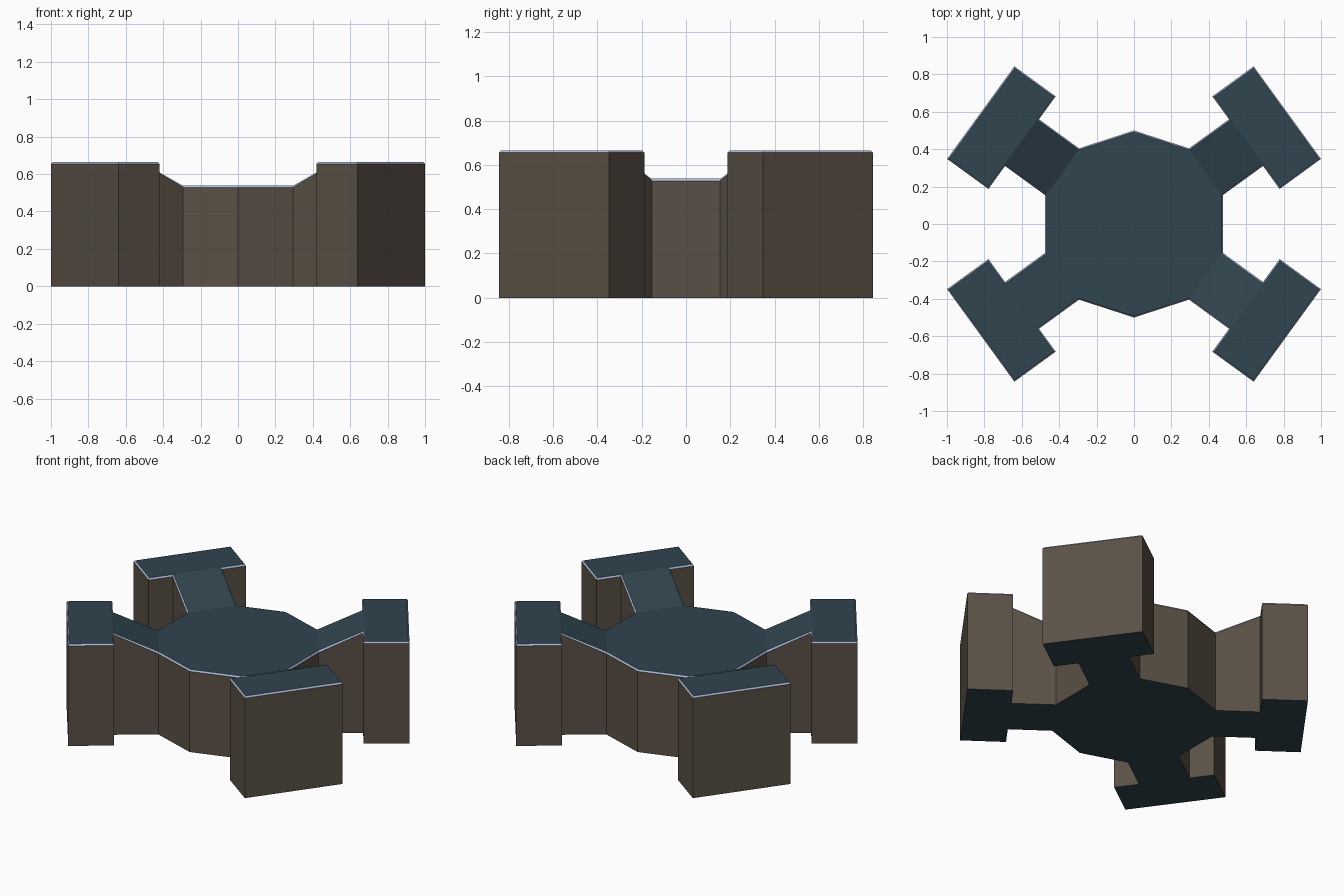
import bpy, bmesh, math
from mathutils import Vector

if "Cube" in bpy.data.objects:
    bpy.data.objects.remove(bpy.data.objects["Cube"])


def material(name, rgb):
    m = bpy.data.materials.new(name)
    m.diffuse_color = (*rgb, 1)
    m.use_nodes = True
    m.node_tree.nodes["Principled BSDF"].inputs["Base Color"].default_value = m.diffuse_color
    return m


LOW, HIGH = 0.538, 0.665          # hub and pod heights
INSET, DROP = 0.007, 0.010        # light chamfer around the top rim
APOTHEM, HALF = 0.4755, 0.1545    # ten-sided hub of radius 0.5

# one arm with its end pod: (outward, sideways, height)
ARM = [(APOTHEM, -HALF, LOW), (0.74, -HALF, HIGH), (0.74, -0.306, HIGH),
       (1.013, -0.306, HIGH), (1.013, 0.306, HIGH), (0.74, 0.306, HIGH),
       (0.74, HALF, HIGH), (APOTHEM, HALF, LOW)]

# full outline, counter-clockwise
outline, arm_starts, hub_ids = [], [], []
for angle in (36, 90, 144, 216, 270, 324):
    n = len(outline)
    if angle in (90, 270):
        outline.append(Vector((0, math.copysign(0.5, 180 - angle), LOW)))
        hub_ids.append(n)
        continue
    c, s = math.cos(math.radians(angle)), math.sin(math.radians(angle))
    outline += [Vector((c * u - s * v, s * u + c * v, z)) for u, v, z in ARM]
    arm_starts.append(n)
    hub_ids += [n, n + 7]


def inset_point(i):
    """Mitred inward offset of an outline corner."""
    p = outline[i]
    a = (p - outline[i - 1]).to_2d().normalized()
    b = (outline[(i + 1) % len(outline)] - p).to_2d().normalized()
    na, nb = Vector((-a.y, a.x)), Vector((-b.y, b.x))
    off = (na + nb) * (INSET / (1 + na.dot(nb)))
    return Vector((p.x + off.x, p.y + off.y, p.z))


bm = bmesh.new()
N = len(outline)
base = [bm.verts.new((p.x, p.y, 0)) for p in outline]
wall = [bm.verts.new((p.x, p.y, p.z - DROP)) for p in outline]
top = [bm.verts.new(inset_point(i)) for i in range(N)]


def face(verts, index):
    bm.faces.new(verts).material_index = index


# walls and light rim
for i in range(N):
    j = (i + 1) % N
    face((base[i], base[j], wall[j], wall[i]), 0)
    face((wall[i], wall[j], top[j], top[i]), 2)

# hub top, sloped arms, raised pods, underside
face([top[i] for i in hub_ids], 1)
for n in arm_starts:
    face((top[n], top[n + 1], top[n + 6], top[n + 7]), 1)
    face([top[n + k] for k in range(1, 7)], 1)
face(base[::-1], 1)
bmesh.ops.triangulate(bm, faces=[f for f in bm.faces if len(f.verts) > 10])

mesh = bpy.data.meshes.new("hub_with_four_pods")
bm.to_mesh(mesh)
bm.free()
mesh.materials.append(material("brown walls", (0.102, 0.081, 0.061)))
mesh.materials.append(material("dark teal", (0.030, 0.058, 0.077)))
mesh.materials.append(material("pale blue rim", (0.42, 0.51, 0.72)))
obj = bpy.data.objects.new("hub_with_four_pods", mesh)
bpy.context.collection.objects.link(obj)
